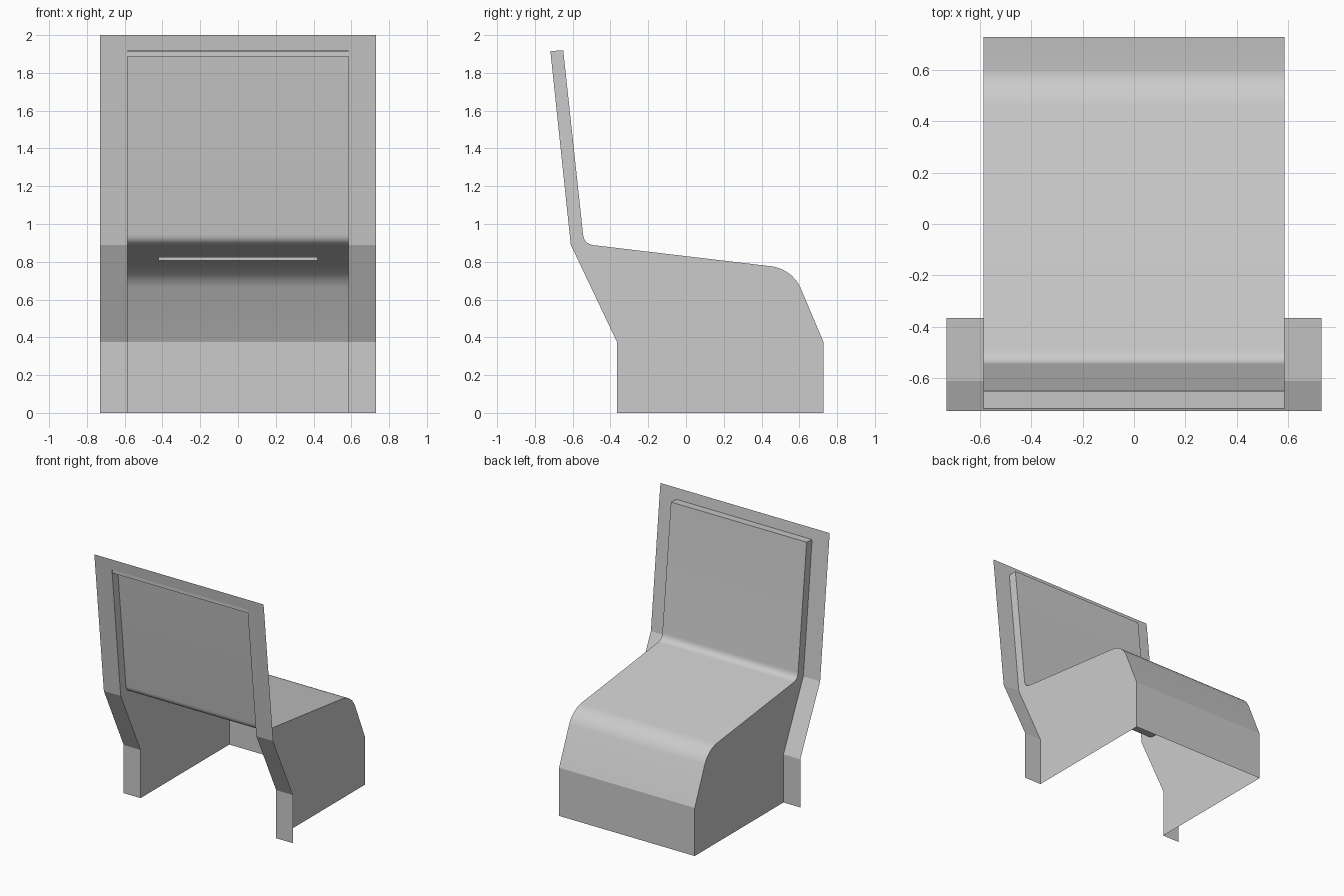
import bpy, bmesh
from mathutils import Vector

if "Cube" in bpy.data.objects:
    bpy.data.objects.remove(bpy.data.objects["Cube"])

W, FW = 0.585, 0.73          # half widths of shell and rim


def finish(name, bm, smooth=False):
    bmesh.ops.remove_doubles(bm, verts=bm.verts, dist=1e-4)
    bmesh.ops.recalc_face_normals(bm, faces=bm.faces)
    me = bpy.data.meshes.new(name)
    bm.to_mesh(me)
    bm.free()
    ob = bpy.data.objects.new(name, me)
    bpy.context.collection.objects.link(ob)
    if smooth:
        bpy.ops.object.select_all(action='DESELECT')
        ob.select_set(True)
        bpy.context.view_layer.objects.active = ob
        bpy.ops.object.shade_smooth_by_angle(angle=0.3)
    return ob


def face(bm, pts):
    return bm.faces.new([bm.verts.new(p) for p in pts])


def strip(bm, path, x0, x1):
    """Sweep a (y, z) path between two x positions."""
    for (ya, za), (yb, zb) in zip(path, path[1:]):
        face(bm, [(x0, ya, za), (x1, ya, za), (x1, yb, zb), (x0, yb, zb)])


def bend(a, corner, b, n):
    """Rounded bend from a to b around a corner."""
    a, c, b = Vector(a), Vector(corner), Vector(b)
    ts = [i / n for i in range(n + 1)]
    return [tuple(a * (1 - t) ** 2 + c * 2 * t * (1 - t) + b * t * t) for t in ts]


def box(name, x, y0, y1, z0, z1):
    bm = bmesh.new()
    bmesh.ops.create_cube(bm, size=1)
    for v in bm.verts:
        v.co = (v.co.x * 2 * x, y0 + (v.co.y + .5) * (y1 - y0), z0 + (v.co.z + .5) * (z1 - z0))
    return finish(name, bm)


# Side profiles (y, z)
rear = [(-0.365, 0), (-0.365, 0.375), (-0.61, 0.89), (-0.718, 1.915)]
front = [(-0.65, 1.92)]
front += bend((-0.545, 0.945), (-0.54, 0.895), (-0.49, 0.888), 8)
front += bend((0.46, 0.775), (0.56, 0.755), (0.605, 0.665), 10)
front += [(0.728, 0.375), (0.728, 0)]

# Seat shell: moulded front surface, top cap and both side walls
bm = bmesh.new()
strip(bm, [rear[-1]] + front, -W, W)
for s in (-1, 1):
    face(bm, [(s * W, y, z) for y, z in rear + front])
finish("seat_shell", bm, smooth=True)

# Back rim: flat sheet around the open back
bm = bmesh.new()
top = [rear[-1], (-0.728, 2.0)]
for s in (-1, 1):
    strip(bm, rear + top[1:], s * W, s * FW)
strip(bm, top, -W, W)
finish("back_rim", bm)

# Thin strips inside the hollow back
box("top_lip", W, -0.712, -0.66, 1.887, 1.913)
box("under_seat_plate", 0.42, -0.15, 0.02, 0.808, 0.824)
